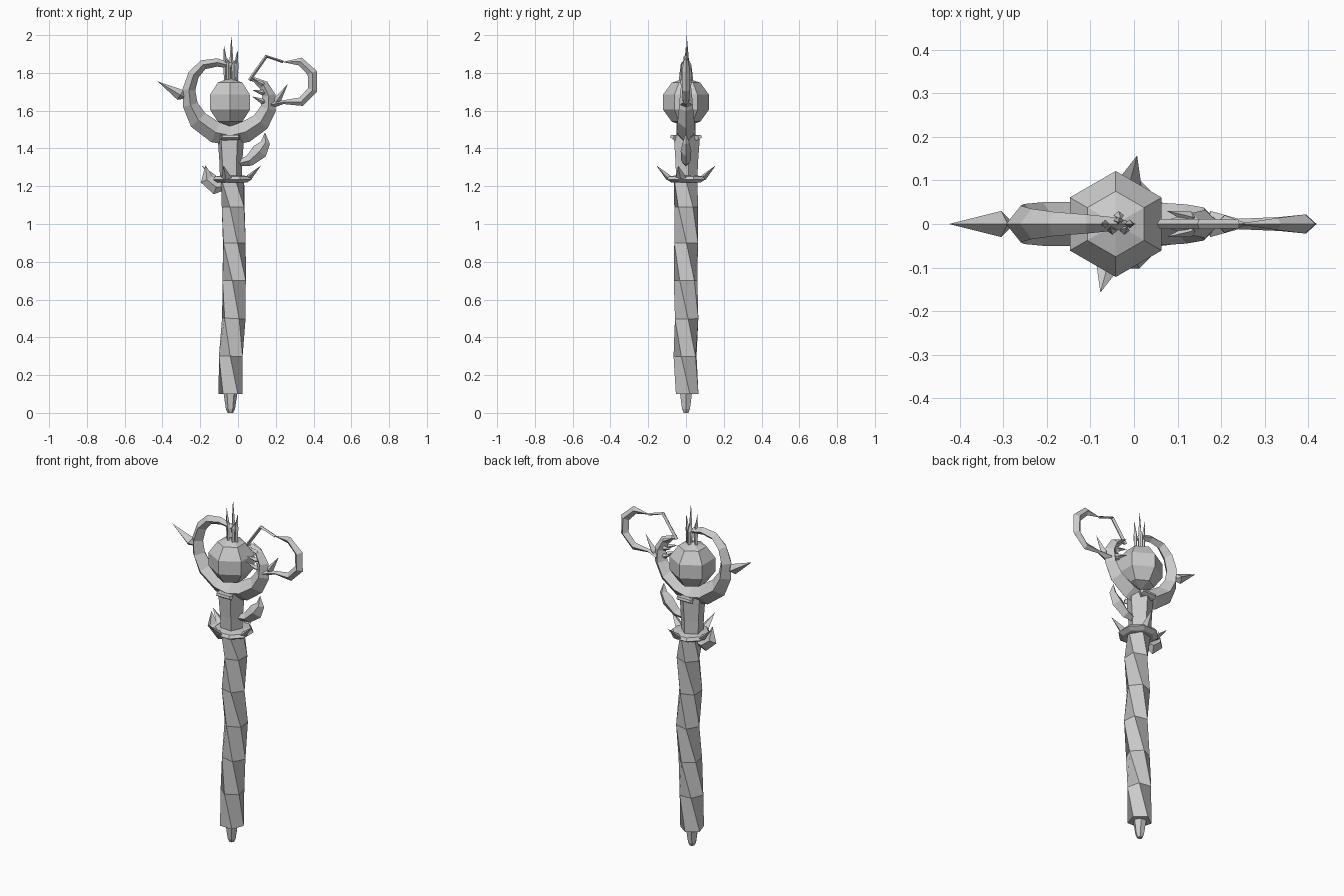
import bpy, bmesh, math
from mathutils import Vector

cube = bpy.data.objects.get("Cube")
if cube:
    bpy.data.objects.remove(cube, do_unlink=True)

stone = bpy.data.materials.new("pale_grey")
stone.use_nodes = True
stone.diffuse_color = (0.6, 0.6, 0.6, 1)
stone.node_tree.nodes["Principled BSDF"].inputs["Base Color"].default_value = (0.6, 0.6, 0.6, 1)

AXIS = -0.04  # x of the staff's centre line
Y, Z = Vector((0, 1, 0)), Vector((0, 0, 1))


def finish(name, bm):
    bmesh.ops.recalc_face_normals(bm, faces=bm.faces)
    mesh = bpy.data.meshes.new(name)
    bm.to_mesh(mesh)
    bm.free()
    mesh.materials.append(stone)
    obj = bpy.data.objects.new(name, mesh)
    bpy.context.collection.objects.link(obj)
    return obj


def loft(name, stations, sides=4, ref=Y, turn=0.0, start=0.0):
    """Skin rings along a path; each station is (point, half width, half depth)."""
    bm = bmesh.new()
    pts = [Vector(s[0]) for s in stations]
    rings = []
    for i, (_, a, b) in enumerate(stations):
        t = (pts[min(i + 1, len(pts) - 1)] - pts[max(i - 1, 0)]).normalized()
        u = ref.cross(t).normalized()
        v = t.cross(u)
        ring = []
        for k in range(sides):
            ang = start + turn * i + math.tau * k / sides
            ring.append(bm.verts.new(pts[i] + u * a * math.cos(ang) + v * b * math.sin(ang)))
        rings.append(ring)
    for r0, r1 in zip(rings, rings[1:]):
        for k in range(sides):
            j = (k + 1) % sides
            bm.faces.new((r0[k], r0[j], r1[j], r1[k]))
    bm.faces.new(rings[0])
    bm.faces.new(rings[-1])
    bmesh.ops.remove_doubles(bm, verts=bm.verts, dist=0.0005)
    return finish(name, bm)


def flat_horn(name, rows):
    """Diamond-section horn lying in the front plane; rows are x, z, width, depth."""
    return loft(name, [((x, 0, z), w, d) for x, z, w, d in rows])


def thorn(name, base, tip, r, ref=Y, depth=None, belly=0.2):
    """Pointed spike with its widest ring a little way from the root."""
    base, tip = Vector(base), Vector(tip)
    d = r if depth is None else depth
    return loft(name, [(base, 0, 0), (base.lerp(tip, belly), r, d), (tip, 0, 0)], 4, ref)


def turned(name, rows, sides, start=0.0, cx=AXIS):
    return loft(name, [((cx, 0, z), r, r) for z, r in rows], sides, start=start)


# Staff: twisted five-sided shaft with a slight bend, and its foot
bend = [(0.1, -0.04), (0.3, -0.037), (0.5, -0.025), (0.7, -0.016),
        (0.9, -0.025), (1.09, -0.02), (1.25, -0.033)]
loft("shaft", [((x, 0, z), 0.066, 0.066) for z, x in bend], 5,
     turn=math.radians(-40), start=math.radians(18))
turned("foot_tip", [(0, 0.014), (0.02, 0.024), (0.1, 0.036)], 6)
turned("neck", [(1.22, 0.06), (1.33, 0.064), (1.47, 0.075)], 5, start=math.radians(-60))

# Collar with four upswept spikes
turned("collar", [(1.22, 0.085), (1.235, 0.11), (1.252, 0.098), (1.257, 0.06)], 8,
       start=math.pi / 8, cx=-0.03)
for i in range(4):
    ang = math.radians(-15 + 90 * i)
    d = Vector((math.cos(ang), math.sin(ang), 0))
    root = Vector((-0.035, 0, 1.225)) + d * 0.075
    tip = Vector((-0.035, 0, 1.31)) + d * 0.163
    thorn(f"collar_spike_{i + 1}", root, tip, 0.028, ref=Z, depth=0.016, belly=0.25)

# Clasps on the front and back of the neck
for side, label in ((-1, "front"), (1, "back")):
    loft(f"{label}_clasp", [((AXIS, side * 0.045, 1.452), 0.05, 0.018),
                            ((AXIS, side * 0.065, 1.46), 0.07, 0.018),
                            ((AXIS, side * 0.082, 1.465), 0.06, 0.01)],
         4, ref=Z, start=math.pi / 4)

# Orb
bm = bmesh.new()
bmesh.ops.create_uvsphere(bm, u_segments=6, v_segments=5, radius=0.128)
bmesh.ops.translate(bm, verts=bm.verts, vec=(-0.042, 0, 1.645))
finish("orb", bm)

# Crescent cradling the orb
flat_horn("right_horn", [
    (0.0, 1.46, 0.05, 0.05), (-0.12, 1.485, 0.056, 0.05), (-0.21, 1.55, 0.052, 0.05),
    (-0.252, 1.63, 0.04, 0.046), (-0.26, 1.71, 0.034, 0.042), (-0.235, 1.79, 0.03, 0.035),
    (-0.185, 1.843, 0.026, 0.028), (-0.11, 1.855, 0.022, 0.022),
    (-0.04, 1.838, 0.015, 0.015), (0.005, 1.8, 0, 0)])
flat_horn("left_horn", [
    (-0.08, 1.46, 0.05, 0.05), (0.04, 1.487, 0.056, 0.05), (0.12, 1.54, 0.05, 0.045),
    (0.16, 1.61, 0.042, 0.038), (0.163, 1.68, 0.035, 0.032), (0.135, 1.735, 0.027, 0.026),
    (0.085, 1.765, 0.012, 0.012), (0.06, 1.76, 0, 0)])
thorn("horn_spike", (-0.275, 0, 1.665), (-0.425, 0, 1.755), 0.03, belly=0.2)

# Bent rod and hooked curl on the left horn
flat_horn("bent_rod", [(0.06, 1.76, 0.009, 0.012), (0.15, 1.888, 0.009, 0.012),
                       (0.24, 1.858, 0.007, 0.01)])
flat_horn("curl", [
    (0.235, 1.858, 0, 0), (0.33, 1.86, 0.022, 0.014), (0.393, 1.8, 0.026, 0.022),
    (0.395, 1.71, 0.026, 0.022), (0.335, 1.647, 0.024, 0.016),
    (0.24, 1.645, 0.01, 0.012), (0.175, 1.632, 0.02, 0.03)])
thorn("curl_thorn", (0.185, 0, 1.62), (0.263, 0, 1.74), 0.02, belly=0.3)

# Small claws reaching inward from the left horn
for i, (z, rise) in enumerate([(1.64, 0.035), (1.69, 0.02), (1.73, 0.04)]):
    for side in (-1, 1):
        thorn(f"claw_{i + 1}_{'back' if side > 0 else 'front'}", (0.15, side * 0.01, z),
              (0.075, side * 0.03, z + rise), 0.014, belly=0.3)

# Leaf-shaped thorns growing from the staff
flat_horn("left_leaf", [(0.0, 1.32, 0.015, 0.015), (0.06, 1.335, 0.03, 0.025),
                        (0.115, 1.385, 0.042, 0.028), (0.145, 1.43, 0.025, 0.018),
                        (0.143, 1.485, 0, 0)])
flat_horn("right_leaf", [(-0.07, 1.2, 0.02, 0.015), (-0.115, 1.195, 0.04, 0.025),
                         (-0.165, 1.235, 0.035, 0.022), (-0.172, 1.312, 0, 0)])

# Crown of thin spikes above the orb
crown = [(-0.065, 0, -0.075, 1.95), (-0.035, 0.008, -0.035, 2.0), (-0.01, 0, -0.002, 1.925),
         (-0.05, -0.015, -0.055, 1.88), (-0.022, -0.015, -0.015, 1.87),
         (-0.035, 0.02, -0.03, 1.88)]
for i, (x, y, tip_x, tip_z) in enumerate(crown):
    loft(f"crown_spike_{i + 1}", [((x, y, 1.74), 0.009, 0.009),
                                  ((x, y, 1.84), 0.012, 0.01),
                                  ((tip_x, y * 0.5, tip_z), 0, 0)])
